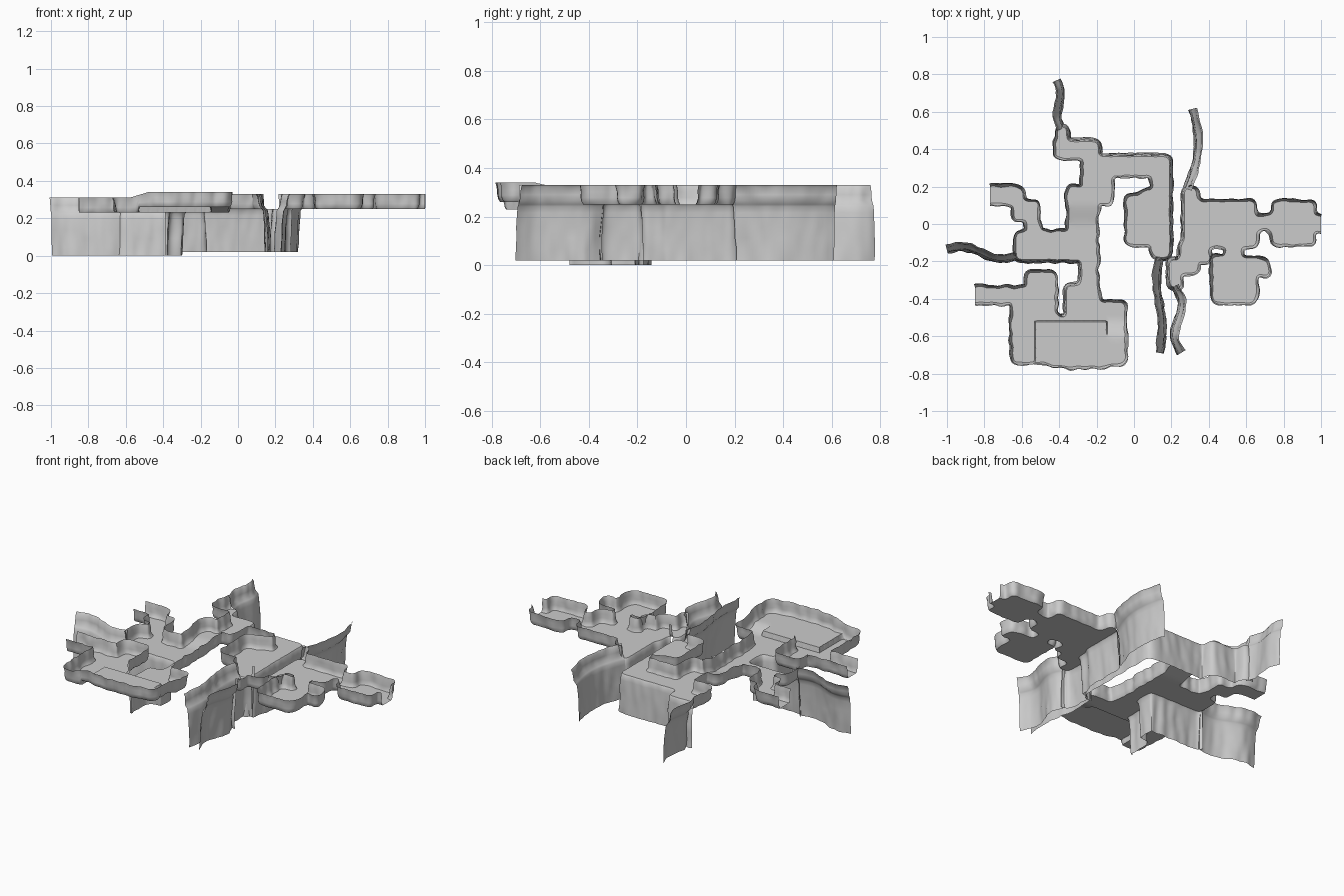
import bpy
import math
from mathutils import Vector, noise, geometry

if "Cube" in bpy.data.objects:
    bpy.data.objects.remove(bpy.data.objects["Cube"])

# Chambers and passages as overlapping boxes in hundredths: x0, x1, y0, y1
WEST = [(-77, -60, 11, 20), (-64, -51, 2, 12), (-57, -51, -18, 5), (-63, -20, -19, -4),
        (-35, -20, -10, 20), (-27, -12, 11, 36), (-42, -19, 35, 44), (-41, -36, 42, 52),
        (-27, 19, 26, 36), (10, 19, -18, 30), (-4, 19, -11, 15), (3, 19, 10, 18),
        (-28, -20, -45, -10), (-36, -19, -49, -33), (-36, -5, -50, -42), (-65, -5, -74, -50),
        (-45, -10, -76, -72), (-65, -42, -50, -34), (-57, -42, -36, -26), (-85, -64, -42, -34)]
EAST = [(27, 65, -12, 12), (27, 34, 10, 19), (25, 40, -20, -10), (19, 34, -26, -19),
        (19, 25, -34, -25), (64, 76, -3, 4), (74, 96, -11, 12), (95, 100, -4, 4),
        (49, 57, -20, -10), (42, 65, -42, -18), (62, 72, -27, -19)]
# Floor edges inside these boxes drop into the ravines instead of rising as walls
RAVINES = [(-64, -26, -22, -17), (-38, -26, -51, -18), (14, 21, -20, 38), (-22, 20, 34, 38),
           (-38, -18, 38, 46), (-40, -34, 44, 54), (25, 29, -22, 21), (17, 22, -36, -17)]
WALL_H, DROP = 0.08, 0.23


def clamp(t):
    return max(0.0, min(1.0, t))


# Floor height: low west side, two ramps, raised platform, high east side
def floor_z(x, y):
    if x > 0 or (x > -0.1 and y > -0.3):
        return 0.25
    z = 0.23 + (0.02 * clamp(y / 0.1) if x > -0.45 else 0)
    if x > -0.53 and y < -0.52:
        z += 0.03 * (clamp((-0.52 - y) / 0.08) if x > -0.145 else 1)
    return z


def rim_z(x, y):
    if x < 0 and y < -0.4:
        return 0.31 + 0.03 * min(clamp((x + 0.58) / 0.1), clamp((-0.5 - y) / 0.12))
    return floor_z(x, y) + WALL_H


def right_normals(p):
    res = []
    for i in range(len(p)):
        d = p[min(i + 2, len(p) - 1)] - p[max(i - 2, 0)]
        res.append(Vector((d.y, -d.x)).normalized())
    return res


def make_object(name, verts, faces, angle=40):
    me = bpy.data.meshes.new(name)
    me.from_pydata(verts, [], faces)
    ob = bpy.data.objects.new(name, me)
    bpy.context.collection.objects.link(ob)
    bpy.ops.object.select_all(action='DESELECT')
    ob.select_set(True)
    bpy.context.view_layer.objects.active = ob
    bpy.ops.object.shade_smooth_by_angle(angle=math.radians(angle))


# Profiles (outward offset, height): 1 is the wall rim, -1 the cliff foot
WALL = [(0, 0), (0.006, 0.12), (0.01, 0.35), (0.01, 0.65), (0.016, 1)]
CLIFF = [(0, 0), (0.006, -0.04), (0.009, -0.15)] + [(0.01 + 0.002 * i, -0.2 * i) for i in range(2, 6)]
STRIP = [(-0.028, 1), (-0.020, 0.85), (-0.016, 0.5), (-0.012, 0.2)] + CLIFF


# Carry a profile along a path, with rock-like roughness
def sweep(name, path, profile):
    nrm, m = right_normals(path), len(path)
    verts, faces = [], []
    for off, h in profile:
        for p, d in zip(path, nrm):
            z0 = floor_z(p.x, p.y)
            z = z0 + h * ((rim_z(p.x, p.y) - z0) if h > 0 else DROP)
            rough = noise.noise(Vector((p.x * 22, p.y * 22, z * 14))) * 0.008 * min(1, abs(h) * 4)
            q = p + d * (off + rough)
            verts.append((q.x, q.y, z))
    for k in range(len(profile) - 1):
        for j in range(m - 1):
            a = k * m + j
            faces.append((a, a + m, a + m + 1, a + 1))
    make_object(name, verts, faces)


def kind_of(p):
    if p.x < -0.845 or (p.x < -0.765 and p.y > 0) or p.x > 0.995:
        return "open"
    for x0, x1, y0, y1 in RAVINES:
        if x0 <= p.x * 100 <= x1 and y0 <= p.y * 100 <= y1:
            return "cliff"
    return "wall"


# Merge boxes on a fine grid, walk the outline counter-clockwise and soften it
def outline(boxes):
    cells = {(x, y) for x0, x1, y0, y1 in boxes for x in range(x0, x1) for y in range(y0, y1)}
    nxt = {}
    for x, y in cells:
        ring = [(x, y), (x + 1, y), (x + 1, y + 1), (x, y + 1)]
        for i, side in enumerate([(x, y - 1), (x + 1, y), (x, y + 1), (x - 1, y)]):
            if side not in cells:
                nxt[ring[i]] = ring[(i + 1) % 4]
    start = min(nxt)
    loop, at = [start], nxt[start]
    while at != start and len(loop) < 5000:
        loop.append(at)
        at = nxt[at]
    pts = [Vector(p) / 100 for p in loop]
    kinds = [kind_of(p) for p in pts]
    n = len(pts)
    for _ in range(8):
        pts = [p if k == "open" else p.lerp((pts[i - 1] + pts[(i + 1) % n]) / 2, 0.6)
               for i, (p, k) in enumerate(zip(pts, kinds))]
    nrm = right_normals(pts)
    amp = {"open": 0, "cliff": 0.004, "wall": 0.012}
    pts = [p + d * amp[k] * noise.noise(Vector((p.x * 19, p.y * 19, 3)))
           for p, d, k in zip(pts, nrm, kinds)]
    return pts, kinds


# Floor filled inside the outline, with tight rows along the platform step
def fill_floor(name, loop):
    n = len(loop)
    xs, ys, g = [p.x for p in loop], [p.y for p in loop], 0.025
    extra = [Vector((min(xs) + g * i, min(ys) + g * j))
             for i in range(1, int((max(xs) - min(xs)) / g))
             for j in range(1, int((max(ys) - min(ys)) / g))]
    if min(xs) < 0:
        for s in (-0.003, 0.003):
            extra += [Vector((-0.53 + s, -0.52 - 0.01 * i)) for i in range(23)]
            extra += [Vector((-0.53 + 0.01 * i, -0.52 + s)) for i in range(39)]
            extra += [Vector((-0.145 + s, -0.52 - 0.01 * i)) for i in range(9)]
    edges = [(i, (i + 1) % n) for i in range(n)]
    co, _, tris, *_ = geometry.delaunay_2d_cdt(loop + extra, edges, [], 1, 1e-5)
    used = sorted({i for t in tris for i in t})
    index = {v: i for i, v in enumerate(used)}
    verts = [(co[v].x, co[v].y, floor_z(co[v].x, co[v].y)) for v in used]
    make_object(name, verts, [[index[i] for i in t] for t in tris], 25)


def build_cave(name, boxes):
    pts, kinds = outline(boxes)
    fill_floor(name + "_floor", pts)
    first = next(i for i in range(len(pts)) if kinds[i] != kinds[i - 1])
    order = list(range(first, len(pts))) + list(range(first))
    runs = []
    for i in order:
        if runs and runs[-1][0] == kinds[i]:
            runs[-1][1].append(pts[i])
        else:
            runs.append((kinds[i], [pts[i]]))
    for i, (kind, path) in enumerate(runs):
        if kind == "open":
            continue
        before, after = runs[i - 1], runs[(i + 1) % len(runs)]
        path = path + [after[1][0]]
        if before[0] == "open":
            path = [before[1][-1]] + path
        sweep(f"{name}_{kind}_{i}", path, WALL if kind == "wall" else CLIFF)


build_cave("west_cave", WEST)
build_cave("east_cave", EAST)


# Free-standing ravine walls: wavy paths with the ravine on the right
def ravine_wall(name, a, b, amp, waves):
    a, b = Vector(a), Vector(b)
    side = Vector(((b - a).y, (a - b).x)).normalized()
    n = 32
    path = [a.lerp(b, i / n) + side * (amp * math.sin(2 * math.pi * waves * i / n)) for i in range(n + 1)]
    sweep(name, path, STRIP)


ravine_wall("south_left_ravine_wall", (0.14, -0.69), (0.14, -0.18), 0.014, 1)
ravine_wall("south_right_ravine_wall", (0.215, -0.335), (0.25, -0.69), -0.028, 1)
ravine_wall("north_left_ravine_wall", (-0.385, 0.51), (-0.41, 0.77), -0.014, 1)
ravine_wall("north_right_ravine_wall", (0.31, 0.615), (0.28, 0.19), -0.045, 0.5)
ravine_wall("west_ravine_wall", (-1, -0.14), (-0.63, -0.175), -0.022, 1)
